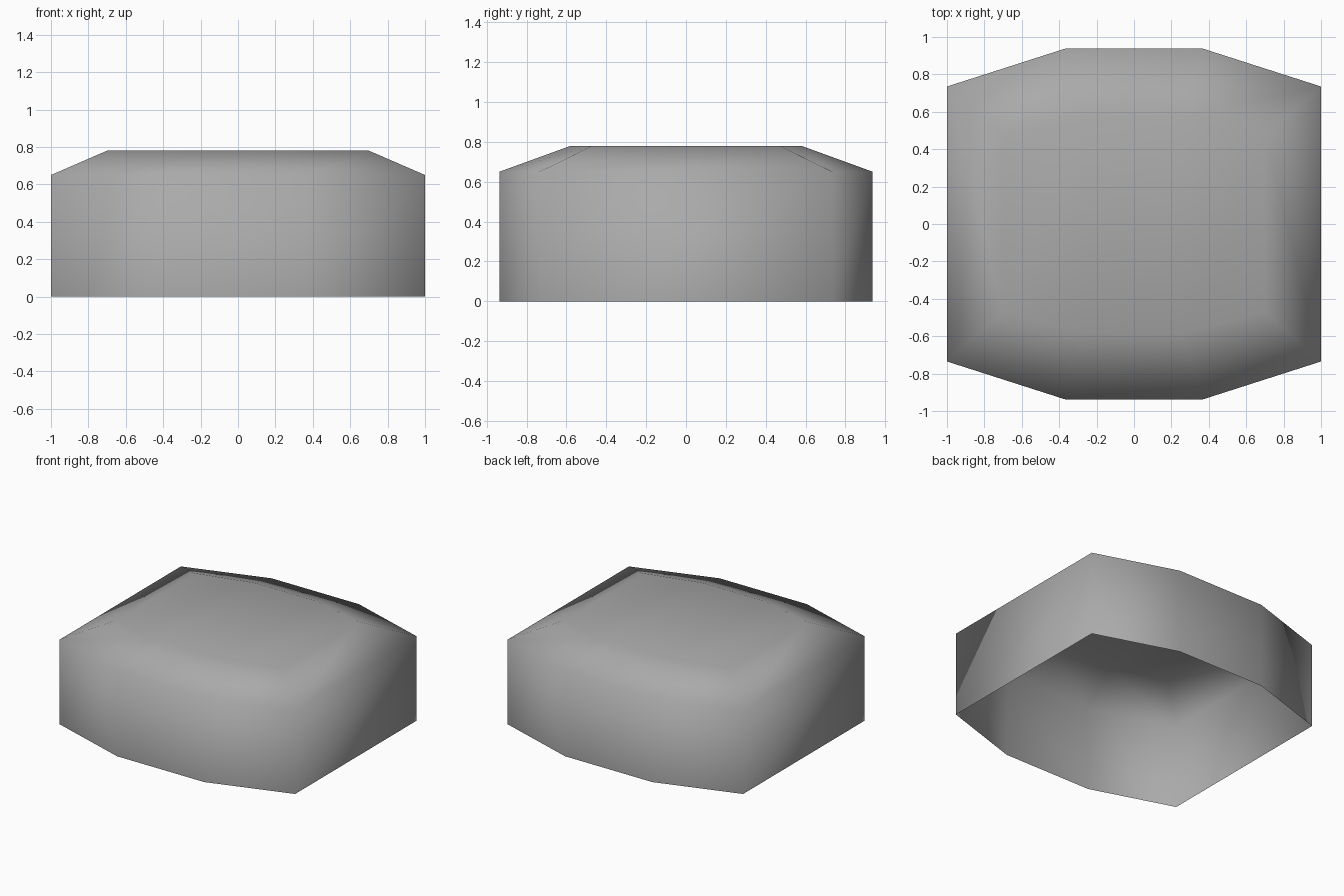
import bpy
import bmesh

# Remove the default object
cube = bpy.data.objects.get("Cube")
if cube:
    bpy.data.objects.remove(cube, do_unlink=True)

# Single flat colour
grey = bpy.data.materials.new("plain grey")
grey.use_nodes = True
colour = (0.4, 0.4, 0.4, 1.0)
grey.diffuse_color = colour
grey.node_tree.nodes["Principled BSDF"].inputs["Base Color"].default_value = colour


def octagon(bm, side_x, side_y, end_x, end_y, z):
    """Ring of eight vertices, mirrored from one quarter."""
    quarter = [(side_x, side_y), (end_x, end_y)]
    ring = []
    for sx, sy in ((1, 1), (-1, 1), (-1, -1), (1, -1)):
        corner = quarter if sx == sy else quarter[::-1]
        ring += [bm.verts.new((sx * x, sy * y, z)) for x, y in corner]
    return ring


# Open-bottomed shell: upright wall, sloped shoulder, flat top
bm = bmesh.new()
rings = [
    octagon(bm, 1.0, 0.735, 0.37, 0.937, 0.0),
    octagon(bm, 1.0, 0.735, 0.37, 0.937, 0.65),
    octagon(bm, 0.7, 0.47, 0.26, 0.58, 0.78),
]
for lower, upper in zip(rings, rings[1:]):
    for i in range(len(lower)):
        j = (i + 1) % len(lower)
        bm.faces.new((lower[i], lower[j], upper[j], upper[i]))

# Top deck as three strips across the width
top = rings[-1]
for a, b, c, d in ((0, 1, 6, 7), (1, 2, 5, 6), (2, 3, 4, 5)):
    bm.faces.new((top[a], top[b], top[c], top[d]))

bmesh.ops.recalc_face_normals(bm, faces=bm.faces)
for face in bm.faces:
    face.smooth = True

mesh = bpy.data.meshes.new("shell")
bm.to_mesh(mesh)
bm.free()
mesh.materials.append(grey)
shell = bpy.data.objects.new("shell", mesh)
bpy.context.collection.objects.link(shell)
